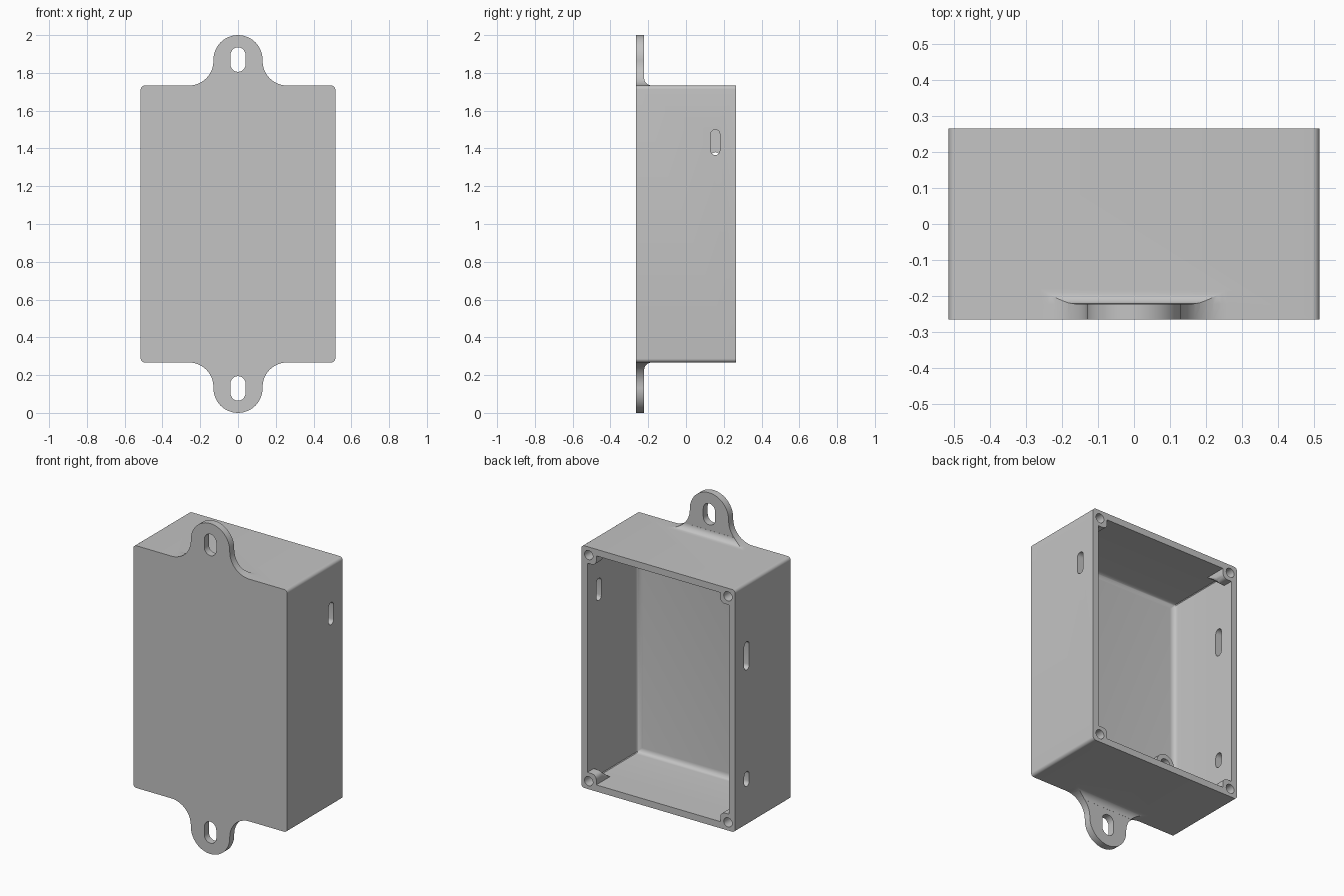
import bpy, bmesh
from math import sin, cos, pi, sqrt

if "Cube" in bpy.data.objects:
    bpy.data.objects.remove(bpy.data.objects["Cube"])

W, D, Z0, Z1 = 0.515, 0.265, 0.267, 1.733   # outer half width, half depth, bottom, top
T = 0.04                                    # wall thickness
H = (Z1 - Z0) / 2                           # half height
LUG_R, LUG_BACK = 0.13, -0.222

grey = bpy.data.materials.new("plain_grey")
grey.use_nodes = True
GREY = (0.55, 0.55, 0.55, 1)
grey.diffuse_color = GREY
grey.node_tree.nodes["Principled BSDF"].inputs["Base Color"].default_value = GREY


def arc(cx, cy, r, a0, a1, n=10):
    """Points on an arc, angles in quarter turns."""
    return [(cx + r * cos((a0 + (a1 - a0) * i / n) * pi / 2),
             cy + r * sin((a0 + (a1 - a0) * i / n) * pi / 2)) for i in range(n + 1)]


def loft(name, rings):
    """Closed solid through rings of 3D points."""
    bm = bmesh.new()
    vs = [[bm.verts.new(p) for p in ring] for ring in rings]
    n = len(vs[0])
    for a, b in zip(vs, vs[1:]):
        for i in range(n):
            bm.faces.new((a[i], a[(i + 1) % n], b[(i + 1) % n], b[i]))
    bm.faces.new(vs[0])
    bm.faces.new(vs[-1])
    bmesh.ops.recalc_face_normals(bm, faces=bm.faces)
    me = bpy.data.meshes.new(name)
    bm.to_mesh(me)
    bm.free()
    me.materials.append(grey)
    ob = bpy.data.objects.new(name, me)
    bpy.context.collection.objects.link(ob)
    return ob


def prism(name, pts, a, b, axis="y"):
    if axis == "y":
        return loft(name, [[(u, t, v) for u, v in pts] for t in (a, b)])
    return loft(name, [[(t, u, v) for u, v in pts] for t in (a, b)])


def stadium(cx, lo, hi, r):
    return arc(cx, hi - r, r, 0, 2) + arc(cx, lo + r, r, 2, 4)


def circle(cx, cz, r, n=32):
    return arc(cx, cz, r, 0, 4, n)[:-1]


def rounded_rect(w, h, r, n=6):
    pts = []
    for q, (sx, sz) in enumerate(((1, 1), (-1, 1), (-1, -1), (1, -1))):
        pts += arc(sx * (w - r), 1 + sz * (h - r), r, q, q + 1, n)
    return pts


def combine(ob, tools, operation):
    """Apply boolean tools to an object, then remove them."""
    for tool in tools:
        tool.hide_render = True
        m = ob.modifiers.new(tool.name, "BOOLEAN")
        m.object, m.operation, m.solver = tool, operation, "EXACT"
    deps = bpy.context.evaluated_depsgraph_get()
    me = bpy.data.meshes.new_from_object(ob.evaluated_get(deps))
    ob.modifiers.clear()
    ob.data = me
    for tool in tools:
        bpy.data.objects.remove(tool)


def finish(ob):
    bpy.ops.object.select_all(action="DESELECT")
    ob.select_set(True)
    bpy.context.view_layer.objects.active = ob
    bpy.ops.object.shade_smooth_by_angle(angle=pi / 6)


# Outer shell
box = prism("enclosure_box", rounded_rect(W, H, 0.02), -D, D)

# Mounting lugs with a flared foot and a concave fillet onto the end walls
flare = 2 * LUG_R
side = arc(flare, Z1 + LUG_R, LUG_R, 3, 2)
outline = ([(flare, Z1 - 0.02)] + side + arc(0, 2 - LUG_R, LUG_R, 0, 2, 24)
           + [(-x, z) for x, z in reversed(side)] + [(-flare, Z1 - 0.02)])
FR = 0.04
fillet = []
for y, z in [(LUG_BACK + FR, Z1 - 0.015)] + arc(LUG_BACK + FR, Z1 + FR, FR, 3, 2, 8):
    h = max(z - Z1, 0)
    half = flare - sqrt(LUG_R ** 2 - (LUG_R - h) ** 2)
    fillet.append([(-half, LUG_BACK - 0.01, z), (half, LUG_BACK - 0.01, z),
                   (half, y + 0.0005, z), (-half, y + 0.0005, z)])
additions = []
for flip in (False, True):
    fz = (lambda z: 2 - z) if flip else (lambda z: z)
    additions.append(prism("lug", [(x, fz(z)) for x, z in outline], -D, LUG_BACK))
    additions.append(loft("lug_fillet", [[(x, y, fz(z)) for x, y, z in r] for r in fillet]))
combine(box, additions, "UNION")

# Main cavity, rounded where it meets the front wall
iw, ih = W - T, H - T
rings = []
for k in range(7):
    a = k / 6 * pi / 2
    inset = 0.03 * (1 - sin(a))
    rings.append([(x, -0.22 + 0.03 * (1 - cos(a)), z)
                  for x, z in rounded_rect(iw - inset, ih - inset, 0.004, 1)])
rings.append([(x, 0.136, z) for x, z in rounded_rect(iw, ih, 0.004, 1)])
cutters = [loft("cavity", rings)]


# Cavity mouth: corner screw bosses that ramp away into the end walls
def mouth(y, k):
    b, r = 0.06, 0.03
    corner = [(iw, b)] + [(x, b - z) for x, z in arc(iw - b + r, r, r, 3, 2, 6)][::1]
    corner = [(iw, b)] + [(iw - b + r - r * sin(i * pi / 12), b - r + r * cos(i * pi / 12))
                          for i in range(7)] + [(iw - b, 0)]
    quad = [(x, ih - d * k) for x, d in corner]
    pts = quad + [(-x, z) for x, z in reversed(quad)]
    pts += [(x, -z) for x, z in reversed(pts)]
    return [(x, y, 1 + z) for x, z in pts]


cutters.append(loft("cavity_mouth", [mouth(0.3, 1), mouth(0.205, 1), mouth(0.135, 0.02)]))

# Screw holes
for sx in (-1, 1):
    for sz in (-1, 1):
        cutters.append(prism("screw_hole", circle(sx * (W - 0.049), 1 + sz * (H - 0.049), 0.028),
                             0.19, 0.3))

# Lug slots and side wall slots
for lo, hi in ((1.805, 1.935), (0.065, 0.195)):
    cutters.append(prism("lug_slot", stadium(0, lo, hi, 0.04), -0.4, -0.15))
for sx, lo, hi in ((1, 1.365, 1.5), (-1, 1.21, 1.38), (-1, 0.505, 0.595)):
    cutters.append(prism("side_slot", stadium(0.155, lo, hi, 0.024),
                         sx * (W - 0.06), sx * (W + 0.05), "x"))
combine(box, cutters, "DIFFERENCE")
finish(box)

# Ring standoff on the inside of the front wall
standoff = prism("inner_standoff", circle(-0.38, 0.64, 0.06), -0.23, -0.185)
combine(standoff, [prism("standoff_hole", circle(-0.38, 0.64, 0.032), -0.215, -0.1)], "DIFFERENCE")
finish(standoff)
